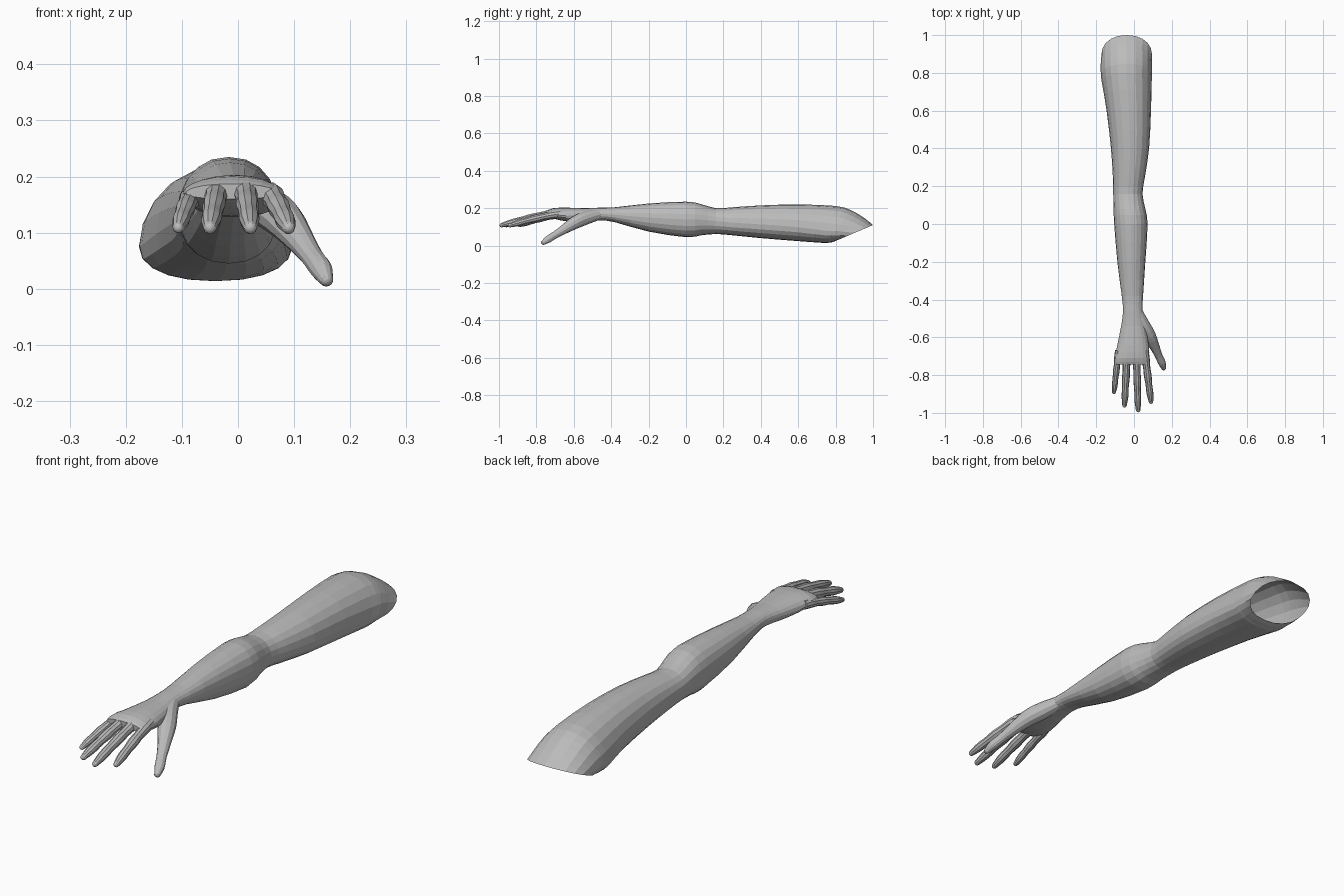
import bpy, bmesh, math
from mathutils import Vector

cube = bpy.data.objects.get("Cube")
if cube:
    bpy.data.objects.remove(cube, do_unlink=True)

skin = bpy.data.materials.new("plain grey")
skin.use_nodes = True
grey = (0.5, 0.5, 0.5, 1)
skin.diffuse_color = grey
skin.node_tree.nodes["Principled BSDF"].inputs["Base Color"].default_value = grey


def spline(keys, steps):
    """Smoothly interpolate rows of numbers through every key row."""
    rows = []
    last = len(keys) - 1
    for i in range(last):
        a, b, c, d = (keys[max(0, min(last, i + k))] for k in (-1, 0, 1, 2))
        for s in range(steps):
            t = s / steps
            rows.append([q + t / 2 * (r - p + t * (2 * p - 5 * q + 4 * r - w
                         + t * (3 * (q - r) + w - p)))
                         for p, q, r, w in zip(a, b, c, d)])
    rows.append(list(keys[last]))
    return rows


def loft(name, rings, cap_start, cap_end):
    """Bridge equal rings of points into a faceted tube."""
    bm = bmesh.new()
    loops = [[bm.verts.new(p) for p in ring] for ring in rings]
    count = len(loops[0])
    for a, b in zip(loops, loops[1:]):
        for i in range(count):
            j = (i + 1) % count
            bm.faces.new((a[i], a[j], b[j], b[i]))
    if cap_start:
        bm.faces.new(loops[0])
    if cap_end:
        bm.faces.new(loops[-1])
    bmesh.ops.recalc_face_normals(bm, faces=bm.faces)
    mesh = bpy.data.meshes.new(name)
    bm.to_mesh(mesh)
    bm.free()
    mesh.materials.append(skin)
    obj = bpy.data.objects.new(name, mesh)
    bpy.context.collection.objects.link(obj)
    return obj


def arm_ring(row, sides=20):
    """Egg-shaped section; slant pulls its lower edge forward."""
    y, slant, top, low, left, right, belly = row
    mid = low + (top - low) * belly
    points = []
    for i in range(sides):
        a = math.tau * i / sides
        c, s = math.cos(a), math.sin(a)
        x = (left + right) / 2 + (right - left) / 2 * math.copysign(abs(c) ** 0.9, c)
        if s > 0:
            z = mid + (top - mid) * s
        else:
            z = mid - (mid - low) * abs(s) ** 0.85
        points.append((x, y - slant * (top - z) / (top - low), z))
    return points


def tube(name, keys, sides=10):
    """Tapered tube along rows of x, y, z, radius with a rounded tip."""
    rows = spline(keys, 3)
    tip, before = Vector(rows[-1][:3]), Vector(rows[-2][:3])
    along, radius = (tip - before).normalized(), rows[-1][3]
    for k in (0.5, 0.85, 0.98):
        rows.append([*(tip + along * radius * k), radius * math.sqrt(1 - k * k)])
    centres = [Vector(r[:3]) for r in rows]
    rings = []
    for i, c in enumerate(centres):
        d = (centres[min(i + 1, len(rows) - 1)] - centres[max(i - 1, 0)]).normalized()
        side = d.cross(Vector((0, 0, 1))).normalized()
        up = side.cross(d)
        rings.append([c + rows[i][3] * (side * math.cos(a) + up * math.sin(a))
                      for a in (math.tau * k / sides for k in range(sides))])
    return loft(name, rings, True, True)


# Arm from the open shoulder rim to the knuckles:
# y, slant, top, bottom, right edge, left edge, height of widest point
arm_keys = [
    (1, .2, .11, .025, -.172, .095, .5),
    (.95, .17, .15, .018, -.176, .095, .42),
    (.88, .12, .19, .015, -.176, .096, .36),
    (.8, .06, .212, .014, -.172, .094, .32),
    (.6, 0, .22, .024, -.145, .09, .38),
    (.4, 0, .215, .04, -.122, .08, .42),
    (.25, 0, .205, .055, -.112, .058, .45),
    (.16, 0, .2, .062, -.11, .045, .5),
    (.08, 0, .222, .055, -.108, .06, .5),
    (0, 0, .235, .045, -.105, .072, .5),
    (-.2, 0, .225, .075, -.088, .06, .5),
    (-.38, 0, .205, .125, -.065, .048, .5),
    (-.46, 0, .203, .135, -.058, .045, .5),
    (-.54, 0, .2, .128, -.068, .06, .5),
    (-.64, 0, .203, .13, -.088, .078, .4),
    (-.71, 0, .2, .145, -.1, .08, .4),
    (-.745, 0, .187, .16, -.093, .07, .4),
]
loft("arm_and_palm", [arm_ring(r) for r in spline(arm_keys, 2)], False, True)

# Fingers: name, knuckle x and z, tip x and y
fingers = [
    ("little_finger", -.082, .165, -.106, -.89),
    ("ring_finger", -.036, .177, -.05, -.96),
    ("middle_finger", .012, .178, .022, -.985),
    ("index_finger", .056, .17, .09, -.94),
]
# Thickness along each finger, swelling at the joints
widths = (.021, .022, .019, .0205, .0175, .018, .012)
for name, x, z, tip_x, tip_y in fingers:
    scale = 0.86 if name == "little_finger" else 1
    keys = []
    for i, w in enumerate(widths):
        t = i / (len(widths) - 1)
        keys.append((x + (tip_x - x) * t, -.67 + (tip_y + .67) * t,
                     z + (.109 - z) * t ** 1.3, w * scale))
    tube(name, keys)

# Thumb with its fleshy base
tube("thumb", [
    (.015, -.46, .168, .028),
    (.045, -.53, .15, .036),
    (.08, -.59, .125, .035),
    (.112, -.655, .085, .025),
    (.132, -.7, .057, .02),
    (.148, -.735, .035, .02),
    (.157, -.762, .017, .013),
], 12)
